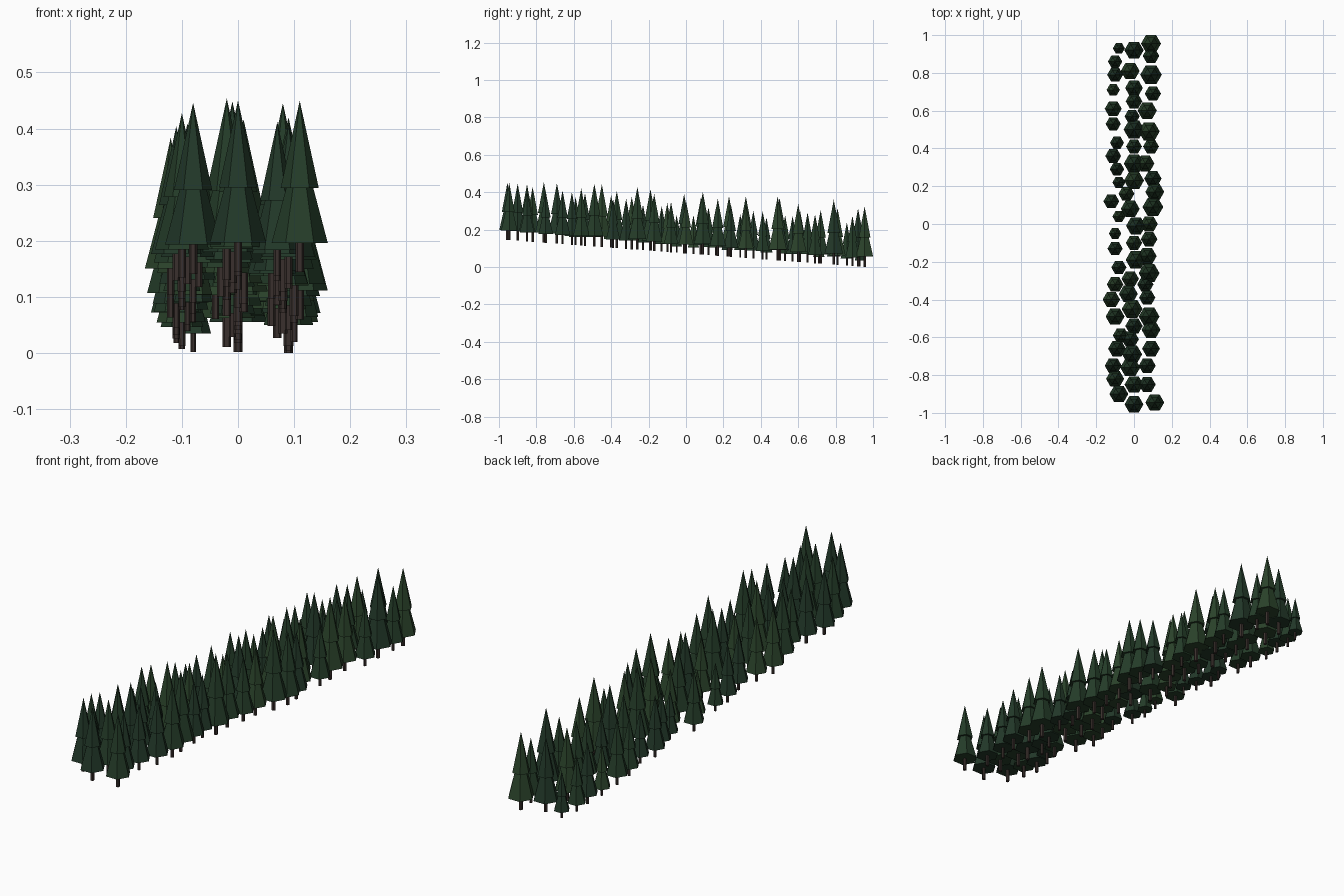
import bpy, math, random

if "Cube" in bpy.data.objects:
    bpy.data.objects.remove(bpy.data.objects["Cube"])

random.seed(4)


def material(name, rgb):
    m = bpy.data.materials.new(name)
    m.diffuse_color = (*rgb, 1)
    m.use_nodes = True
    m.node_tree.nodes["Principled BSDF"].inputs["Base Color"].default_value = m.diffuse_color
    return m


BARK = material("bark", (0.042, 0.030, 0.026))
GREENS = [material("needles_dark", (0.016, 0.040, 0.022)),
          material("needles_mid", (0.018, 0.046, 0.022)),
          material("needles_light", (0.024, 0.056, 0.024))]


def ring(r, z, n=6):
    return [(r * math.cos(math.tau * k / n), r * math.sin(math.tau * k / n), z)
            for k in range(n)]


def tree_mesh(name, r, h, green):
    verts, faces, mats = [], [], []

    # trunk: hexagonal post reaching into the foliage
    verts += ring(0.15 * r, 0) + ring(0.15 * r, 0.3 * h)
    faces += [tuple(range(5, -1, -1)), tuple(range(6, 12))]
    faces += [(k, (k + 1) % 6, (k + 1) % 6 + 6, k + 6) for k in range(6)]
    mats += [0] * 8

    # foliage: two stacked hexagonal cones
    for radius, z0, z1 in ((r, 0.17, 0.79), (0.68 * r, 0.49, 1.0)):
        b = len(verts)
        verts += ring(radius, z0 * h) + [(0, 0, z1 * h)]
        faces.append(tuple(range(b + 5, b - 1, -1)))
        faces += [(b + k, b + (k + 1) % 6, b + 6) for k in range(6)]
        mats += [1] * 7

    me = bpy.data.meshes.new(name)
    me.from_pydata(verts, [], faces)
    me.materials.append(BARK)
    me.materials.append(green)
    me.polygons.foreach_set("material_index", mats)
    return me


def tree_row(name, spots):
    # each spot: x and y in hundredths, foliage radius in thousandths
    for i, (x, y, r) in enumerate(spots):
        x, y, r = x / 100, y / 100, r / 1000
        label = f"{name}_pine_{i + 1}"
        ob = bpy.data.objects.new(label, tree_mesh(label, r, 6.1 * r, random.choice(GREENS)))
        # ground slopes down towards the back
        ob.location = (x, y, max(0, 0.0725 - 0.0763 * y))
        bpy.context.collection.objects.link(ob)


tree_row("left", [
    (-8, 93, 32), (-10, 86, 38), (-10, 79, 42), (-11, 71, 35), (-11, 61, 45), (-11, 53, 40),
    (-9, 43, 37), (-11, 36, 42), (-9, 29, 38), (-8, 22, 34), (-12, 12, 42), (-8, 4, 34),
    (-10, -5, 33), (-10, -13, 40), (-8, -23, 40), (-10, -32, 44), (-12, -40, 46),
    (-10, -49, 50), (-7, -59, 42), (-9, -66, 47), (-11, -75, 45), (-10, -82, 48), (-8, -90, 50)])

tree_row("middle", [
    (0, 92, 51), (-2, 81, 50), (0, 72, 47), (0, 65, 44), (-1, 57, 40), (0, 50, 55),
    (0, 41, 42), (0, 32, 54), (0, 23, 53), (-4, 16, 42), (-2, 8, 50), (1, -1, 52),
    (0, -10, 43), (1, -19, 54), (-2, -29, 46), (-3, -37, 50), (-1, -45, 55), (0, -54, 46),
    (-2, -61, 46), (-1, -69, 53), (-2, -76, 53), (0, -85, 50), (0, -95.5, 50)])

tree_row("right", [
    (9, 95.5, 53), (9, 89, 44), (9, 79, 57), (10, 69, 43), (7, 60, 51), (8, 49, 56),
    (9, 41, 42), (6, 32, 48), (10, 24, 46), (11, 17, 50), (10, 9, 55), (8, 0, 46),
    (8, -8, 44), (7, -17, 50), (8, -26, 55), (6, -32, 43), (7, -39, 43), (8, -49, 55),
    (9, -56, 50), (9, -66, 47), (7, -75, 45), (7, -85, 45), (11, -94.5, 50)])
